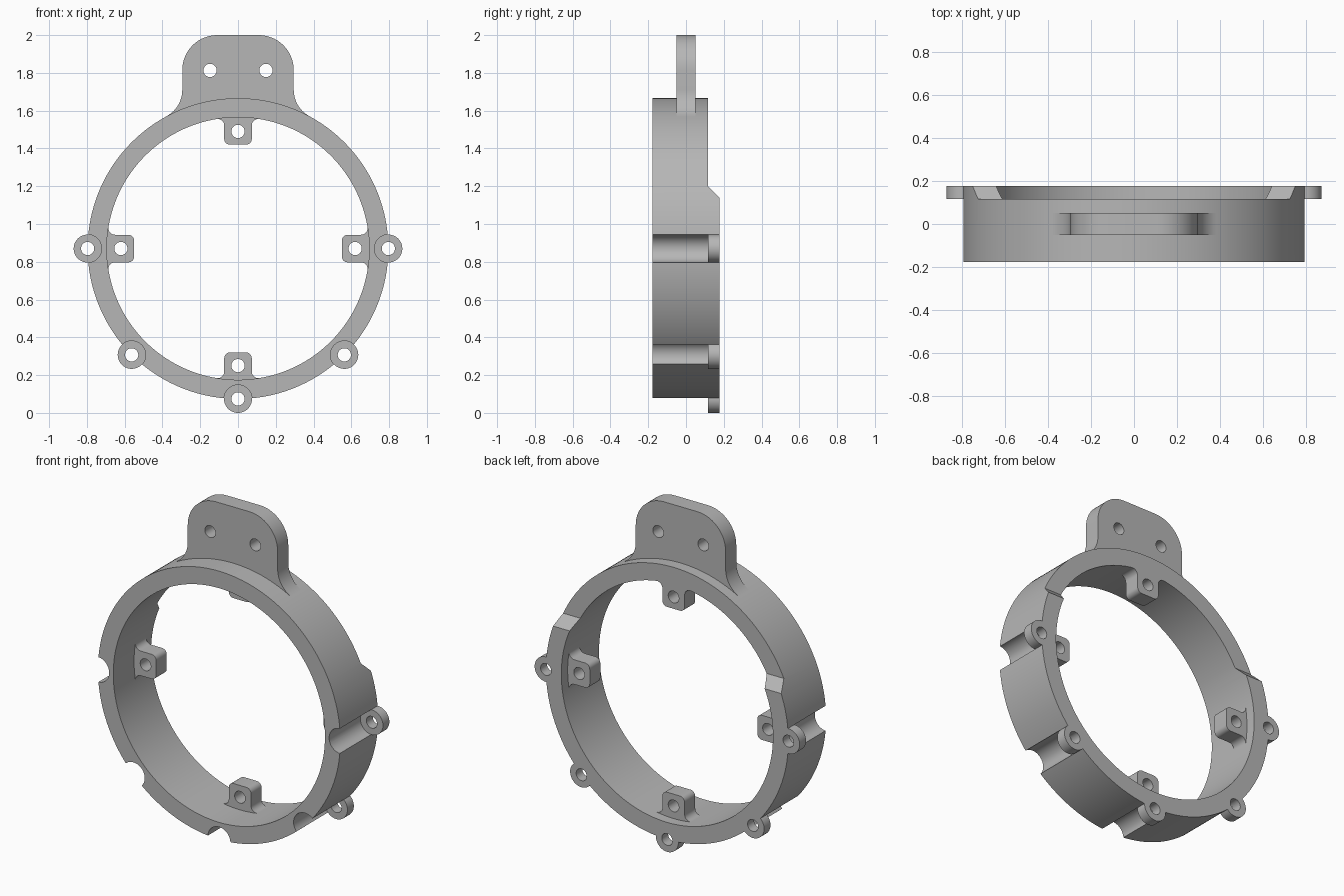
import bpy, bmesh
from math import sin, cos, pi, radians, sqrt, atan2

cube = bpy.data.objects.get("Cube")
if cube:
    bpy.data.objects.remove(cube, do_unlink=True)

# Main dimensions
CZ, R_OUT, R_IN = 0.87, 0.796, 0.695
BACK, STEP = 0.177, 0.117
EAR_R, HOLE_R = 0.074, 0.035
EAR_ANGLES = [0, 180, 225, 270, 315]

grey = bpy.data.materials.new("plain_grey")
grey.use_nodes = True
grey.diffuse_color = (0.47, 0.47, 0.47, 1)
grey.node_tree.nodes["Principled BSDF"].inputs["Base Color"].default_value = (0.47, 0.47, 0.47, 1)


def arc(cx, cz, r, start, end, n):
    return [(cx + r * cos(start + (end - start) * i / n),
             cz + r * sin(start + (end - start) * i / n)) for i in range(n + 1)]


def circle(cx, cz, r, n=40):
    return arc(cx, cz, r, 0, 2 * pi, n)[:-1]


def mirrored(half):
    """Complete a half outline across its first axis."""
    return half + [(-a, b) for a, b in reversed(half) if a > 1e-6]


def prism(name, outline, lo, hi, axis="y"):
    """Extrude a closed outline along y (x, z points) or x (y, z points)."""
    bm = bmesh.new()
    place = (lambda a, b: (a, lo, b)) if axis == "y" else (lambda a, b: (lo, a, b))
    face = bm.faces.new([bm.verts.new(place(a, b)) for a, b in outline])
    ext = bmesh.ops.extrude_face_region(bm, geom=[face], use_keep_orig=True)
    moved = [v for v in ext["geom"] if isinstance(v, bmesh.types.BMVert)]
    bmesh.ops.translate(bm, verts=moved,
                        vec=(0, hi - lo, 0) if axis == "y" else (hi - lo, 0, 0))
    bmesh.ops.recalc_face_normals(bm, faces=bm.faces)
    mesh = bpy.data.meshes.new(name)
    bm.to_mesh(mesh)
    bm.free()
    mesh.materials.append(grey)
    obj = bpy.data.objects.new(name, mesh)
    bpy.context.collection.objects.link(obj)
    return obj


def select(obj):
    bpy.ops.object.select_all(action="DESELECT")
    obj.select_set(True)
    bpy.context.view_layer.objects.active = obj


def cut(obj, cutter):
    cutter.hide_render = True
    mod = obj.modifiers.new("cut", "BOOLEAN")
    mod.operation, mod.solver, mod.object = "DIFFERENCE", "EXACT", cutter
    select(obj)
    bpy.ops.object.modifier_apply(modifier=mod.name)
    bpy.data.objects.remove(cutter, do_unlink=True)


def drill(obj, x, z):
    cut(obj, prism("drill", circle(x, z, HOLE_R), -0.5, 0.5))


def polar(angle, r):
    return r * cos(radians(angle)), CZ + r * sin(radians(angle))


parts = []

# Ring body with its bore and the lowered upper back edge
ring = prism("ring_body", circle(0, CZ, R_OUT, 160), -BACK, BACK)
parts.append(ring)
cut(ring, prism("bore", circle(0, CZ, R_IN, 160), -0.5, 0.5))
cut(ring, prism("back_step", [(STEP, 1.2), (STEP + 0.1, 1.1), (STEP + 0.1, 1.9), (STEP, 1.9)],
                -1, 1, "x"))

# Outer screw ears with access grooves in front of them
for i, angle in enumerate(EAR_ANGLES):
    x, z = polar(angle, R_OUT)
    cut(ring, prism("groove", circle(x, z, EAR_R, 48), -0.5, STEP))
    drill(ring, x, z)
    ear = prism(f"screw_ear_{i + 1}", circle(x, z, EAR_R, 48), STEP, BACK)
    drill(ear, x, z)
    parts.append(ear)

# Inner screw tabs: rounded corners and filleted roots
half_w, tip, corner, fillet = 0.073, 0.55, 0.03, 0.035
ft = half_w + fillet
fu = sqrt((R_IN - fillet) ** 2 - ft ** 2)
half = [(0, tip)]
half += arc(half_w - corner, tip + corner, corner, -pi / 2, 0, 6)
half += arc(ft, fu, fillet, pi, atan2(fu, ft), 8)
half.append((half[-1][0], R_IN + 0.01))
for name, angle in (("left", 0), ("top", 90), ("right", 180), ("bottom", 270)):
    c, s = cos(radians(angle)), sin(radians(angle))
    outline = [(u * c - t * s, CZ + u * s + t * c) for t, u in mirrored(half)]
    tab = prism(f"inner_tab_{name}", outline, 0.018, STEP)
    drill(tab, *polar(angle, 0.62))
    parts.append(tab)

# Top mounting lug blending into the ring
lug_w, lug_top, lug_corner, blend = 0.295, 2.0, 0.185, 0.16
bx = lug_w + blend
bz = sqrt((R_OUT + blend) ** 2 - bx ** 2)
toward = atan2(bz, bx)
half = arc(0, CZ, 0.74, pi / 2, toward, 12)
half += arc(bx, CZ + bz, blend, toward + pi, pi, 14)
half += arc(lug_w - lug_corner, lug_top - lug_corner, lug_corner, 0, pi / 2, 14)
lug = prism("mounting_lug", mirrored(half), -0.05, 0.05)
for x in (-0.148, 0.148):
    drill(lug, x, 1.813)
parts.append(lug)

# Smooth curved walls, keep edges crisp
for obj in parts:
    select(obj)
    bpy.ops.object.shade_smooth_by_angle(angle=radians(30))
